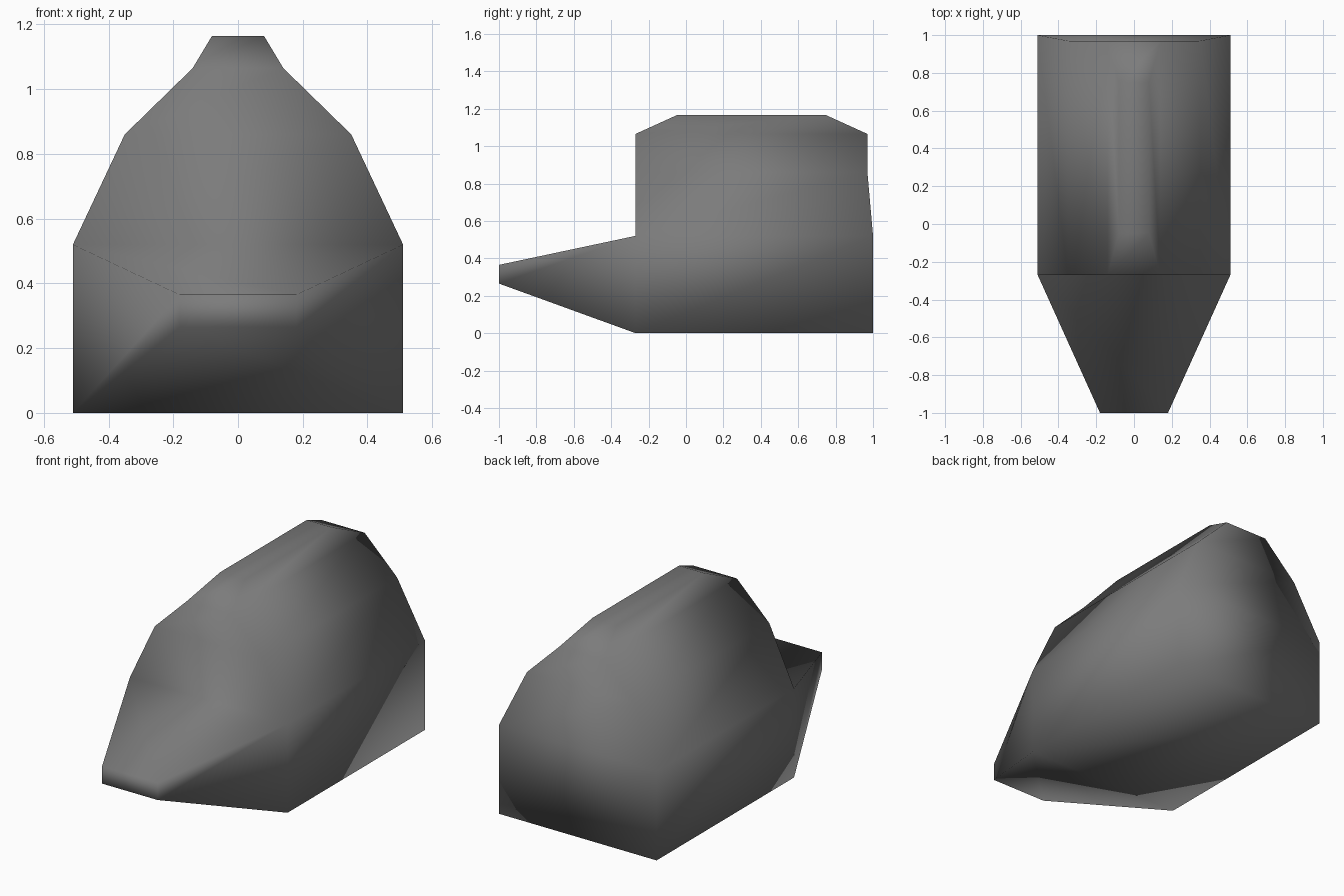
import bpy, bmesh

cube = bpy.data.objects.get("Cube")
if cube:
    bpy.data.objects.remove(cube, do_unlink=True)

# One flat grey
grey = bpy.data.materials.new("dark_grey")
grey.use_nodes = True
colour = (0.2, 0.2, 0.2, 1)
grey.diffuse_color = colour
grey.node_tree.nodes["Principled BSDF"].inputs["Base Color"].default_value = colour

# Horizontal levels of the cabin: half width, height, front y, back y
levels = [
    (0.51, 0.0, -0.27, 1.0),
    (0.51, 0.52, -0.27, 1.0),
    (0.35, 0.86, -0.27, 0.97),
    (0.14, 1.065, -0.27, 0.97),
    (0.08, 1.165, -0.05, 0.75),
]

bm = bmesh.new()
loops = [
    [bm.verts.new(p) for p in ((-w, f, z), (w, f, z), (w, b, z), (-w, b, z))]
    for w, z, f, b in levels
]

# Floor, roof and the walls between the levels
bm.faces.new(reversed(loops[0]))
bm.faces.new(loops[-1])
walls = []
for low, high in zip(loops, loops[1:]):
    for i in range(4):
        j = (i + 1) % 4
        walls.append(bm.faces.new((low[i], low[j], high[j], high[i])))

# Tapered nose pulled out of the lower front wall
nose = bmesh.ops.extrude_discrete_faces(bm, faces=[walls[0]])["faces"][0]
for v in nose.verts:
    v.co.x = 0.18 if v.co.x > 0 else -0.18
    v.co.z = 0.365 if v.co.z > 0.2 else 0.265
    v.co.y = -1.0

# One continuous smooth skin
bmesh.ops.recalc_face_normals(bm, faces=bm.faces[:])
for face in bm.faces:
    face.smooth = True

mesh = bpy.data.meshes.new("hull")
bm.to_mesh(mesh)
bm.free()
mesh.materials.append(grey)
hull = bpy.data.objects.new("hull", mesh)
bpy.context.scene.collection.objects.link(hull)
